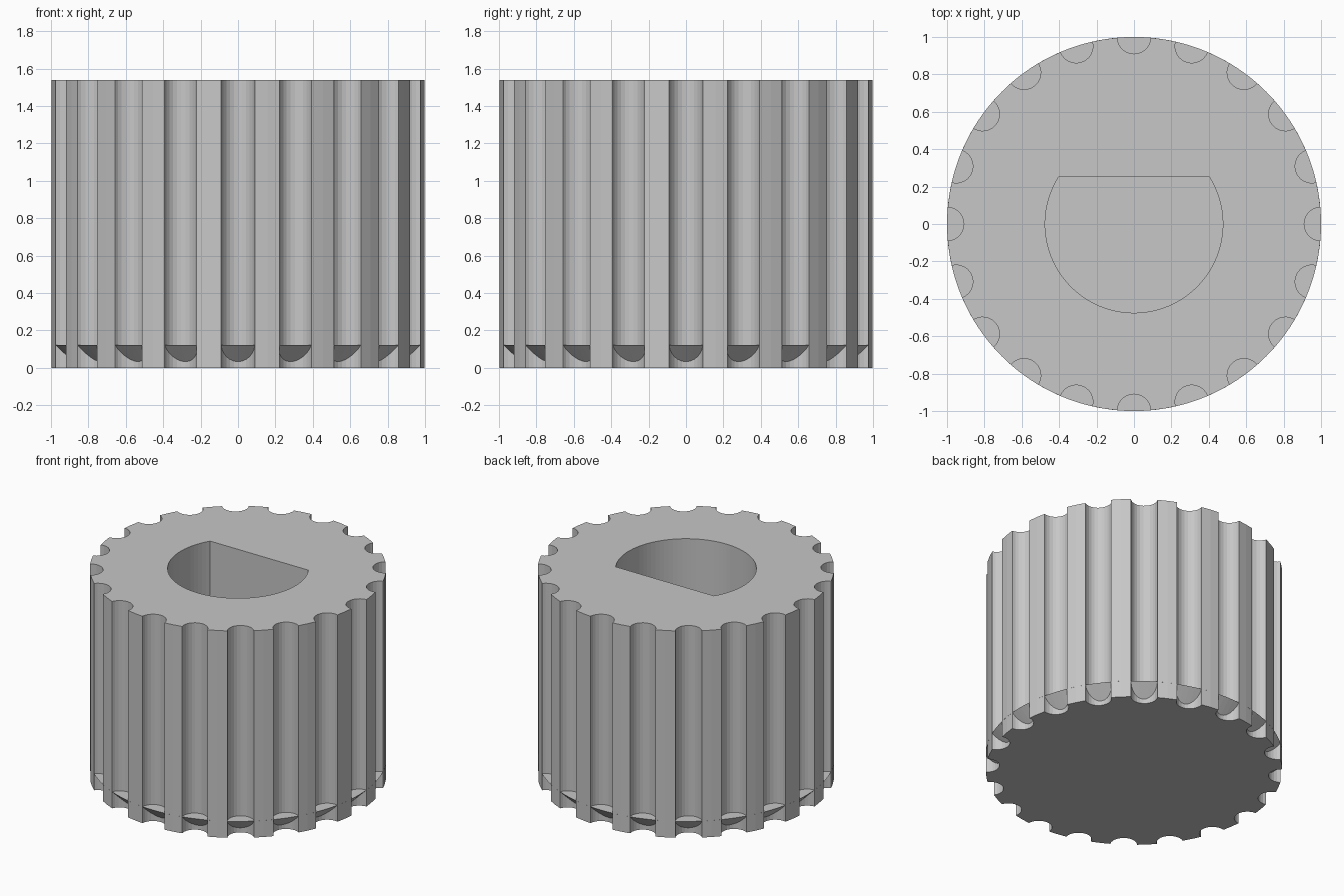
import bpy, bmesh
from math import sin, cos, asin, acos, pi, tau

HEIGHT = 1.54
TEETH = 20
RIM = 1.0
GROOVE = 0.09      # groove radius, centred on the rim
FLANGE = 0.123     # top of the flange inside the grooves
BORE = 0.475
FLAT = 0.25        # y of the flat side of the bore

cube = bpy.data.objects.get("Cube")
if cube:
    bpy.data.objects.remove(cube, do_unlink=True)

grey = bpy.data.materials.new("plain grey")
grey.use_nodes = True
colour = (0.57, 0.57, 0.57, 1)
grey.diffuse_color = colour
grey.node_tree.nodes["Principled BSDF"].inputs["Base Color"].default_value = colour


def loft(name, rings):
    """Solid from stacked outlines, each a (points, z) pair."""
    bm = bmesh.new()
    loops = [[bm.verts.new((x, y, z)) for x, y in pts] for pts, z in rings]
    n = len(loops[0])
    for low, high in zip(loops, loops[1:]):
        for i in range(n):
            j = (i + 1) % n
            bm.faces.new((low[i], low[j], high[j], high[i]))
    bm.faces.new(loops[0][::-1])
    bm.faces.new(loops[-1])
    mesh = bpy.data.meshes.new(name)
    bm.to_mesh(mesh)
    bm.free()
    mesh.materials.append(grey)
    obj = bpy.data.objects.new(name, mesh)
    bpy.context.collection.objects.link(obj)
    return obj


def arc(radius, start, end, steps):
    return [(radius * cos(start + (end - start) * i / steps),
             radius * sin(start + (end - start) * i / steps))
            for i in range(steps + 1)]


def combine(target, tool, operation):
    mod = target.modifiers.new(operation.lower(), 'BOOLEAN')
    mod.operation = operation
    mod.solver = 'EXACT'
    mod.object = tool
    bpy.context.view_layer.objects.active = target
    bpy.ops.object.modifier_apply(modifier=mod.name)
    bpy.data.objects.remove(tool, do_unlink=True)


# Toothed outline: a round groove then a land, repeated
half_angle = 2 * asin(GROOVE / (2 * RIM))
swing = acos(GROOVE / (2 * RIM))
outline = []
for k in range(TEETH):
    a = tau * k / TEETH
    for u, v in arc(GROOVE, pi + swing, pi - swing, 12):
        x, y = RIM + u, v
        outline.append((x * cos(a) - y * sin(a), x * sin(a) + y * cos(a)))
    middle = a + pi / TEETH
    outline.append((RIM * cos(middle), RIM * sin(middle)))

pulley = loft("toothed_pulley", [(outline, 0), (outline, HEIGHT)])

# Tapered flange filling the foot of each groove
taper = 0.1
flange = loft("flange", [
    (arc(RIM - taper, 0, tau, 160)[:-1], FLANGE - taper),
    (arc(RIM, 0, tau, 160)[:-1], FLANGE)])
combine(pulley, flange, 'UNION')

# Blind D-shaped shaft hole
corner = asin(FLAT / BORE)
d_shape = arc(BORE, pi - corner, tau + corner, 64)
cutter = loft("shaft_hole", [(d_shape, FLANGE), (d_shape, HEIGHT + 0.1)])
cutter.hide_render = True
combine(pulley, cutter, 'DIFFERENCE')
